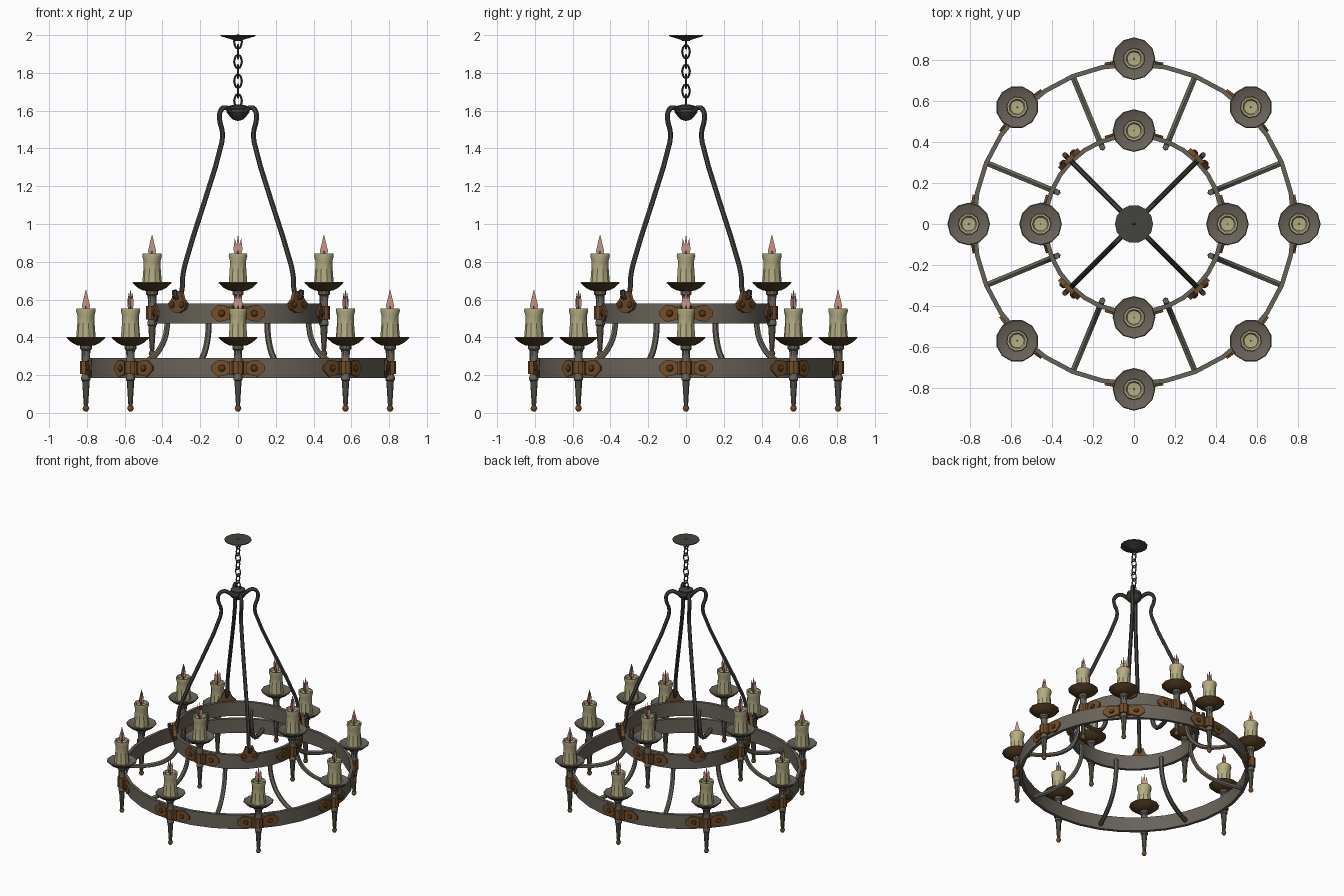
import bpy, bmesh, math
from mathutils import Matrix, Vector

if "Cube" in bpy.data.objects:
    bpy.data.objects.remove(bpy.data.objects["Cube"])


def mat(name, r, g, b):
    m = bpy.data.materials.new(name)
    m.diffuse_color = (r, g, b, 1)
    m.use_nodes = True
    m.node_tree.nodes["Principled BSDF"].inputs["Base Color"].default_value = m.diffuse_color
    return m


IRON = mat("grey iron", 0.14, 0.125, 0.10)
DARK = mat("dark iron", 0.06, 0.056, 0.047)
RUST = mat("rusty bronze", 0.17, 0.075, 0.022)
DISH = mat("dark bronze", 0.085, 0.045, 0.015)
WAX = mat("candle wax", 0.46, 0.42, 0.23)
FLAME = mat("pale flame", 0.56, 0.31, 0.24)


def finish(name, bm, mats, angle=35):
    """Turn a bmesh into a mesh with smooth faces and sharp edges."""
    bmesh.ops.recalc_face_normals(bm, faces=bm.faces[:])
    me = bpy.data.meshes.new(name)
    bm.to_mesh(me)
    bm.free()
    for m in mats:
        me.materials.append(m)
    me.shade_smooth()
    me.set_sharp_from_angle(angle=math.radians(angle))
    return me


def place(name, me, matrix=Matrix()):
    ob = bpy.data.objects.new(name, me)
    ob.matrix_world = matrix
    bpy.context.collection.objects.link(ob)
    return ob


def polar(angle, r=0.0, z=0.0):
    return Matrix.Rotation(math.radians(angle), 4, 'Z') @ Matrix.Translation((r, 0, z))


def lathe(name, profile, n, mats, closed=False, rule=None, angle=35):
    """Spin (radius, height) points around z; rule picks a material per face."""
    bm = bmesh.new()
    rows = []
    for r, z in profile:
        if r < 1e-5:
            rows.append([bm.verts.new((0, 0, z))] * n)
        else:
            rows.append([bm.verts.new((r * math.cos(math.tau * i / n), r * math.sin(math.tau * i / n), z))
                         for i in range(n)])
    pairs = list(zip(rows, rows[1:])) + ([(rows[-1], rows[0])] if closed else [])
    for a, b in pairs:
        for i in range(n):
            j = (i + 1) % n
            bm.faces.new(list(dict.fromkeys((a[i], a[j], b[j], b[i]))))
    bmesh.ops.recalc_face_normals(bm, faces=bm.faces[:])
    if rule:
        for f in bm.faces:
            f.material_index = rule(f)
    return finish(name, bm, mats, angle)


def tube(name, pts, radius, material, cyclic=False, res=4, sides=1):
    """Smooth bent bar through the points."""
    cu = bpy.data.curves.new(name, 'CURVE')
    cu.dimensions = '3D'
    cu.bevel_depth, cu.bevel_resolution = radius, sides
    cu.resolution_u, cu.use_fill_caps = res, True
    sp = cu.splines.new('BEZIER')
    sp.bezier_points.add(len(pts) - 1)
    for p, co in zip(sp.bezier_points, pts):
        p.co = co
        p.handle_left_type = p.handle_right_type = 'AUTO'
    sp.use_cyclic_u = cyclic
    ob = place(name, cu)
    bpy.context.view_layer.update()
    me = bpy.data.meshes.new_from_object(ob.evaluated_get(bpy.context.evaluated_depsgraph_get()))
    bpy.data.objects.remove(ob)
    me.materials.clear()
    me.materials.append(material)
    me.shade_smooth()
    me.set_sharp_from_angle(angle=math.radians(50))
    return me


def strap(name, R, thick, columns):
    """Plate bent around radius R; columns are (distance along arc, half height)."""
    bm = bmesh.new()
    loops = []
    for s, h in columns:
        a = s / R
        loops.append([bm.verts.new((r * math.cos(a), r * math.sin(a), z))
                      for r, z in ((R, -h), (R + thick, -h), (R + thick, h), (R, h))])
    for a, b in zip(loops, loops[1:]):
        for i in range(4):
            bm.faces.new((a[i], a[(i + 1) % 4], b[(i + 1) % 4], b[i]))
    bm.faces.new(loops[0])
    bm.faces.new(loops[-1])
    return finish(name, bm, [RUST], 30)


# Rounded rivet head, pointing outward along x
rivet = lathe("rivet", [(0.019, 0), (0.016, 0.008), (0.008, 0.013), (0, 0.014)], 8, [DISH])
OUTWARD = Matrix.Rotation(math.pi / 2, 4, 'Y')

# Candle holder parts, with z measured from the bottom of the holder
stem = lathe("stem", [(0, 0.035), (0.011, 0.035), (0.013, 0.06), (0.02, 0.17), (0.025, 0.175),
                      (0.025, 0.19), (0.021, 0.2), (0.023, 0.33), (0.031, 0.338),
                      (0.031, 0.358), (0, 0.362)], 10, [IRON])
ball = lathe("finial", [(0, 0.006), (0.011, 0.01), (0.018, 0.024), (0.013, 0.037), (0, 0.043)], 8, [RUST], angle=60)
collar = lathe("collar", [(0.021, 0.205), (0.032, 0.205), (0.032, 0.275), (0.021, 0.275)], 8, [RUST], closed=True)
dish = lathe("dish", [(0, 0.355), (0.045, 0.357), (0.075, 0.372), (0.104, 0.398), (0.1, 0.402),
                      (0.065, 0.388), (0, 0.386)], 12, [IRON, DISH],
             rule=lambda f: 0 if f.normal.z > 0.3 else 1)
candle = lathe("candle", [(0.053, 0.388), (0.05, 0.42), (0.046, 0.47), (0.045, 0.515), (0.052, 0.54),
                          (0.05, 0.553), (0.04, 0.552), (0.034, 0.538), (0, 0.534)], 10, [WAX])
wick = lathe("wick", [(0.004, 0.53), (0.003, 0.565), (0, 0.567)], 5, [DARK])

# Flame: a three-tongued sheet crossed with a single pointed sheet
bm = bmesh.new()
tongues = [(-0.016, 0.545), (-0.024, 0.575), (-0.017, 0.635), (-0.008, 0.6), (0, 0.656),
           (0.008, 0.6), (0.017, 0.635), (0.024, 0.575), (0.016, 0.545)]
bm.faces.new([bm.verts.new((0, t, z)) for t, z in tongues])
bm.faces.new([bm.verts.new((t, 0, z)) for t, z in
              ((-0.012, 0.545), (-0.022, 0.565), (0, 0.656), (0.022, 0.565), (0.012, 0.545))])
flame = finish("flame", bm, [FLAME])

# Two tiers: name, ring radius, holder radius, height shift, holder count, ring sides
for tier, R, hold_r, dz, count, sides in (("lower", 0.79, 0.805, 0.0, 8, 32),
                                          ("upper", 0.443, 0.455, 0.29, 4, 32)):
    zc = 0.237 + dz
    place(tier + "_ring", lathe(tier + "_ring", [(R - 0.022, zc - 0.053), (R, zc - 0.053),
                                (R, zc + 0.053), (R - 0.022, zc + 0.053)], sides, [IRON], closed=True))
    wing = strap("strap", R - 0.003, 0.012, [(-0.142, 0.012), (-0.105, 0.044), (-0.07, 0.04), (-0.045, 0.028),
                 (0, 0.028), (0.045, 0.028), (0.07, 0.04), (0.105, 0.044), (0.142, 0.012)])
    band = strap("clamp", R - 0.002, 0.019, [(-0.045, 0.036), (-0.022, 0.036), (0.022, 0.036), (0.045, 0.036)])
    for k in range(count):
        a = 360 * k / count
        for part in (stem, ball, collar, dish, candle, wick, flame):
            place(f"{tier}_{part.name}", part, polar(a, hold_r, dz))
        place(tier + "_strap", wing, polar(a, 0, zc))
        place(tier + "_clamp", band, polar(a, 0, zc))
        for s in (-0.085, 0.085):
            place(tier + "_rivet", rivet, polar(a + math.degrees(s / R), R + 0.008, zc) @ OUTWARD)

# Curved arms joining the two rings
arm = tube("arm", [(0.405, 0, 0.53), (0.405, 0, 0.47), (0.43, 0, 0.37), (0.495, 0, 0.29),
                   (0.62, 0, 0.235), (0.775, 0, 0.215)], 0.016, IRON)
for k in range(8):
    place("arm", arm, polar(22.5 + 45 * k))

# Hanging rods, hooked at both ends, with their brackets on the upper ring
rod = tube("rod", [(0.03, 0, 1.57), (0.06, 0, 1.6), (0.1, 0, 1.617), (0.133, 0, 1.595), (0.137, 0, 1.55),
                   (0.118, 0, 1.49), (0.122, 0, 1.43), (0.395, 0, 0.79), (0.414, 0, 0.72), (0.418, 0, 0.66),
                   (0.44, 0, 0.615), (0.468, 0, 0.615), (0.477, 0, 0.65)], 0.0135, DARK)
bm = bmesh.new()
half = [(0.018, 0.53), (0.055, 0.55), (0.066, 0.58), (0.04, 0.605), (0.026, 0.645)]
outline = half + [(-t, z) for t, z in reversed(half)]
face = bm.faces.new([bm.verts.new((0.435, t, z)) for t, z in outline])
out = bmesh.ops.extrude_face_region(bm, geom=[face])
bmesh.ops.translate(bm, vec=Vector((0.022, 0, 0)),
                    verts=[v for v in out['geom'] if isinstance(v, bmesh.types.BMVert)])
bracket = finish("bracket", bm, [RUST], 30)
for k in range(4):
    a = 45 + 90 * k
    place("hanging_rod", rod, polar(a))
    place("rod_bracket", bracket, polar(a))
    for t in (-4.5, 4.5):
        place("bracket_rivet", rivet, polar(a + t, 0.456, 0.573) @ OUTWARD)

# Hub, chain and ceiling plate
place("hub", lathe("hub", [(0, 1.545), (0.025, 1.552), (0.045, 1.57), (0.06, 1.592), (0.058, 1.605),
                           (0.048, 1.612), (0.05, 1.625), (0.02, 1.632), (0, 1.634)], 12, [DARK]))
link = tube("link", [(0, 0, -0.036), (0.016, 0, -0.02), (0.016, 0, 0.02),
                     (0, 0, 0.036), (-0.016, 0, 0.02), (-0.016, 0, -0.02)], 0.0055, DARK, cyclic=True, res=2, sides=0)
for k in range(7):
    place("chain_link", link, polar(90 * (k % 2), 0, 1.652 + 0.052 * k))
place("ceiling_plate", lathe("ceiling_plate", [(0, 1.968), (0.022, 1.97), (0.03, 1.976), (0.093, 1.995),
                             (0.093, 2.0), (0, 2.0)], 14, [DARK]))
